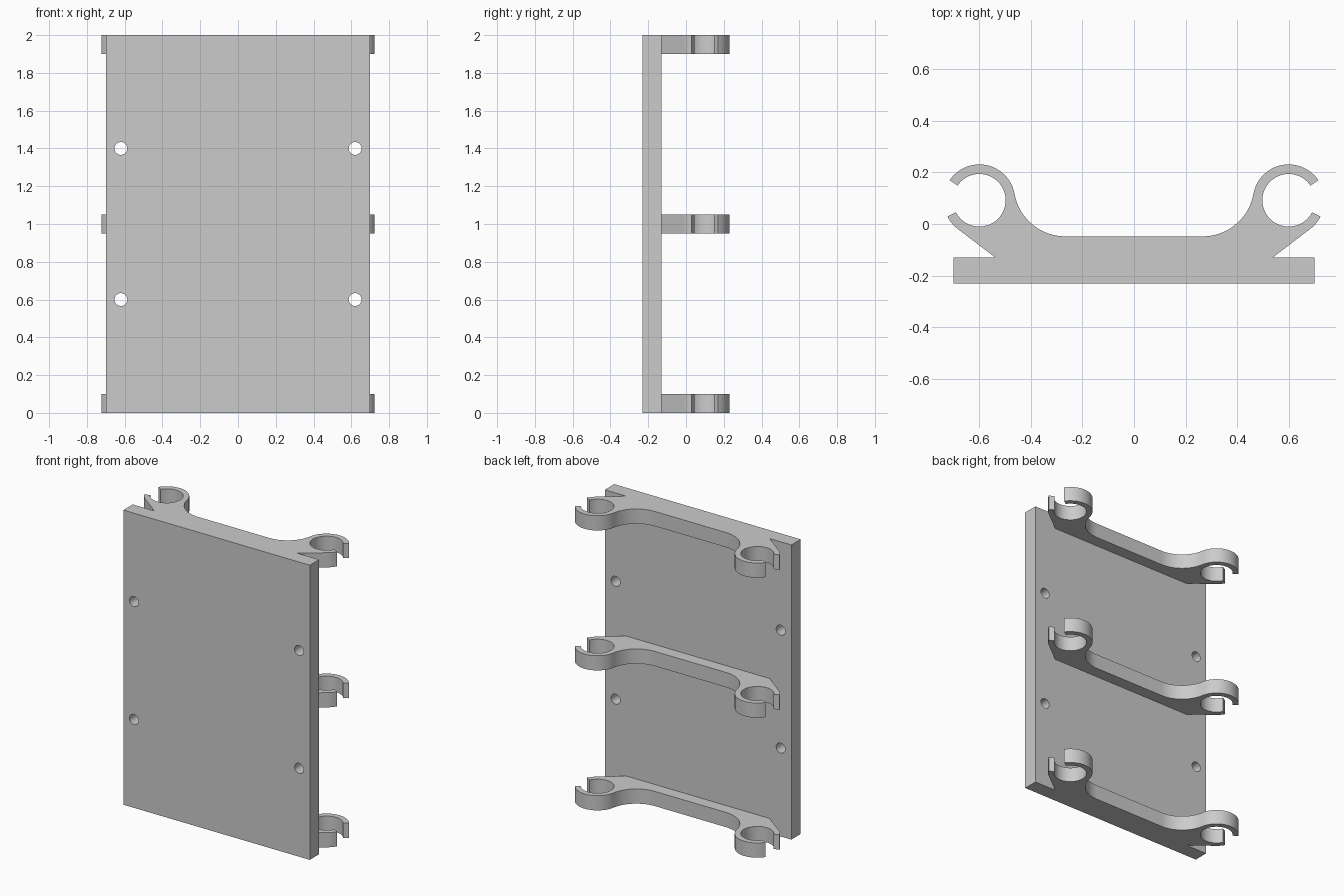
import bpy, bmesh
from math import radians, cos, sin, asin, degrees
from mathutils import Matrix, Vector

cube = bpy.data.objects.get("Cube")
if cube:
    bpy.data.objects.remove(cube, do_unlink=True)

# Single grey material
grey = bpy.data.materials.new("plain grey")
grey.use_nodes = True
colour = (0.6, 0.6, 0.6, 1)
grey.diffuse_color = colour
grey.node_tree.nodes["Principled BSDF"].inputs["Base Color"].default_value = colour

WIDTH, HEIGHT = 1.4, 2.0
FRONT, BACK = -0.23, -0.13          # plate faces
RING_X, RING_Y = 0.6, 0.092         # clip ring centre
OUTER, INNER = 0.139, 0.102
BAR_TOP, FILLET = -0.048, 0.2
CLIP_H = 0.1


def make_object(name, bm):
    bmesh.ops.recalc_face_normals(bm, faces=bm.faces)
    mesh = bpy.data.meshes.new(name)
    bm.to_mesh(mesh)
    bm.free()
    mesh.materials.append(grey)
    obj = bpy.data.objects.new(name, mesh)
    bpy.context.collection.objects.link(obj)
    return obj


def activate(obj):
    bpy.ops.object.select_all(action='DESELECT')
    obj.select_set(True)
    bpy.context.view_layer.objects.active = obj


def arc(cx, cy, r, start, end, steps):
    angles = [radians(start + (end - start) * i / steps) for i in range(steps + 1)]
    return [(cx + r * cos(a), cy + r * sin(a)) for a in angles]


# Back plate with four screw holes
bm = bmesh.new()
bmesh.ops.create_cube(bm, size=1)
bmesh.ops.scale(bm, vec=(WIDTH, BACK - FRONT, HEIGHT), verts=bm.verts)
bmesh.ops.translate(bm, vec=(0, (FRONT + BACK) / 2, HEIGHT / 2), verts=bm.verts)
plate = make_object("back_plate", bm)

bm = bmesh.new()
for x in (-0.62, 0.62):
    for z in (0.6, 1.4):
        place = Matrix.Translation((x, BACK, z)) @ Matrix.Rotation(radians(90), 4, 'X')
        bmesh.ops.create_cone(bm, cap_ends=True, segments=32, radius1=0.034,
                              radius2=0.034, depth=0.5, matrix=place)
cutter = make_object("hole_cutter", bm)
cutter.hide_render = True

cut = plate.modifiers.new("holes", 'BOOLEAN')
cut.operation = 'DIFFERENCE'
cut.solver = 'EXACT'
cut.object = cutter
activate(plate)
bpy.ops.object.modifier_apply(modifier=cut.name)
bpy.data.objects.remove(cutter, do_unlink=True)

# Half outline of a clip bar: foot, open ring, then fillet down to the bar
tilt = degrees(asin((BAR_TOP + FILLET - RING_Y) / (OUTER + FILLET)))
fillet_x = RING_X - (OUTER + FILLET) * cos(radians(tilt))
half = [(0.538, BACK)]
half += arc(RING_X, RING_Y, OUTER, -52, -27, 6)
half += arc(RING_X, RING_Y, INNER, -27, -326, 56)
half += arc(RING_X, RING_Y, OUTER, 34, 180 - tilt, 32)
half += arc(fillet_x, BAR_TOP + FILLET, FILLET, -tilt, -90, 18)[1:]
outline = half + [(-x, y) for x, y in reversed(half)]

# Three clip bars up the plate
for name, z in (("lower", 0), ("middle", (HEIGHT - CLIP_H) / 2), ("upper", HEIGHT - CLIP_H)):
    bm = bmesh.new()
    face = bm.faces.new([bm.verts.new((x, y, z)) for x, y in outline])
    raised = bmesh.ops.extrude_face_region(bm, geom=[face])["geom"]
    bmesh.ops.translate(bm, vec=Vector((0, 0, CLIP_H)),
                        verts=[g for g in raised if isinstance(g, bmesh.types.BMVert)])
    # Keep the bottom cap
    if not face.is_valid or len(bm.faces) < len(outline) + 2:
        bm.faces.new([v for v in bm.verts if v.co.z < z + CLIP_H / 2])
    make_object(name + "_clip_bar", bm)

# Smooth the curves, keep the corners crisp
for obj in [o for o in bpy.context.collection.objects if o.name == "back_plate" or o.name.endswith("clip_bar")]:
    activate(obj)
    bpy.ops.object.shade_smooth_by_angle(angle=radians(30))
